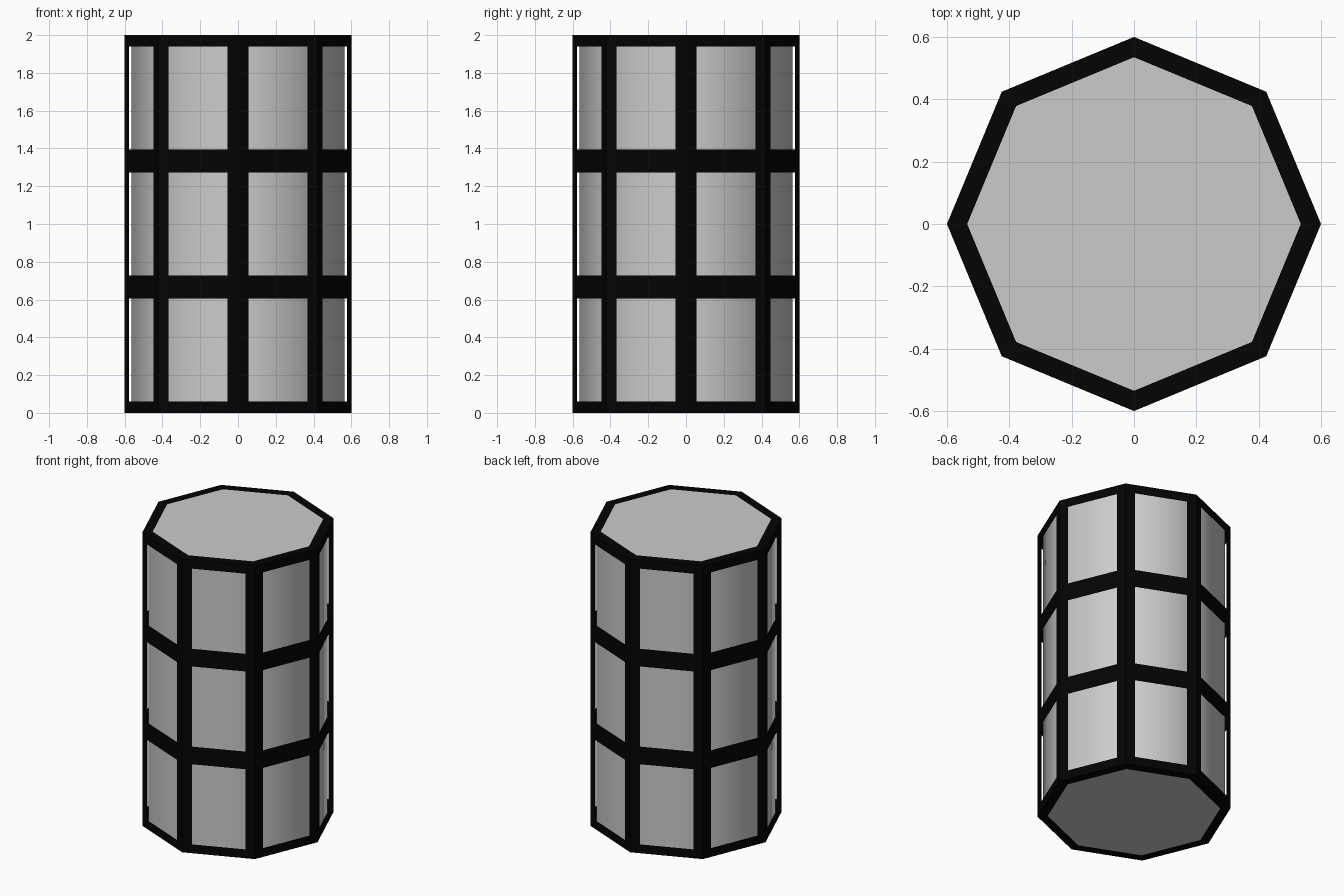
import bpy, bmesh
from mathutils import Matrix, Vector

if "Cube" in bpy.data.objects:
    bpy.data.objects.remove(bpy.data.objects["Cube"])

HEIGHT, RADIUS, BAND = 2.0, 0.6, 0.06


def add_object(name, bm):
    mesh = bpy.data.meshes.new(name)
    bm.to_mesh(mesh)
    bm.free()
    obj = bpy.data.objects.new(name, mesh)
    bpy.context.collection.objects.link(obj)
    return obj


def prism(sides, radius, height):
    bm = bmesh.new()
    bmesh.ops.create_cone(bm, cap_ends=True, segments=sides, radius1=radius,
                          radius2=radius, depth=height,
                          matrix=Matrix.Translation((0, 0, HEIGHT / 2)))
    return bm


# Octagonal lattice: three tiers of panels, opened up to leave thin bands
bm = prism(8, RADIUS, HEIGHT)
for z in (HEIGHT / 3, HEIGHT * 2 / 3):
    bmesh.ops.bisect_plane(bm, geom=bm.verts[:] + bm.edges[:] + bm.faces[:],
                           plane_co=Vector((0, 0, z)), plane_no=Vector((0, 0, 1)))
panels = bm.faces[:]
bmesh.ops.inset_individual(bm, faces=panels, thickness=BAND, use_even_offset=True)
bmesh.ops.delete(bm, geom=panels, context='FACES')
lattice = add_object("lattice_frame", bm)
black = bpy.data.materials.new("black")
black.diffuse_color = (0.001, 0.001, 0.001, 1)
black.use_nodes = True
black.node_tree.nodes["Principled BSDF"].inputs["Base Color"].default_value = black.diffuse_color
lattice.data.materials.append(black)

# Grey octagonal core just inside the bands, smooth sides and sharp rims
core = add_object("inner_core", prism(8, 0.563, HEIGHT - 0.001))
for face in core.data.polygons:
    face.use_smooth = len(face.vertices) == 4
for edge in core.data.edges:
    a, b = (core.data.vertices[i].co.z for i in edge.vertices)
    edge.use_edge_sharp = abs(a - b) < 0.01
